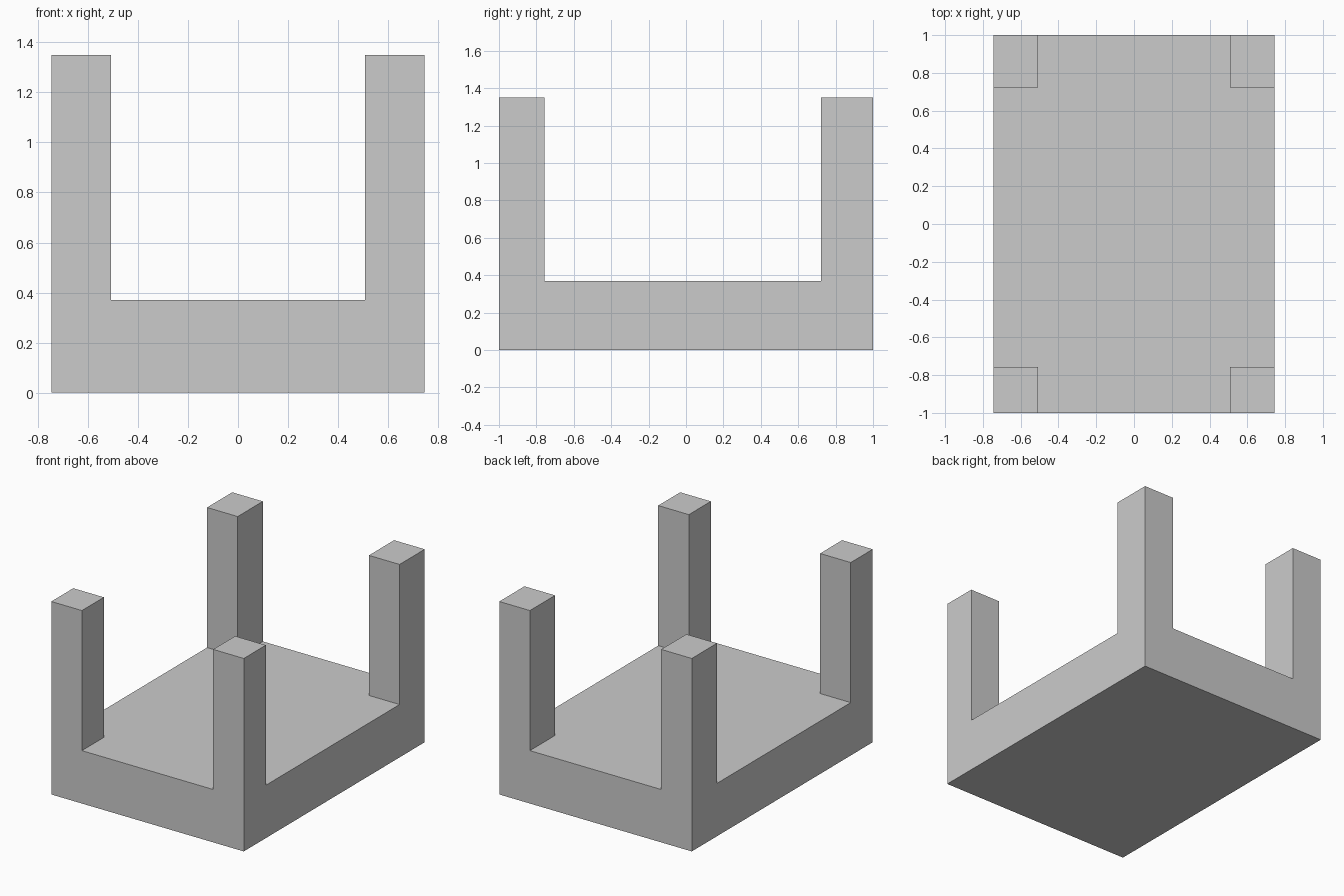
import bpy, bmesh
from mathutils import Matrix, Vector

if "Cube" in bpy.data.objects:
    bpy.data.objects.remove(bpy.data.objects["Cube"])

HALF_X, HALF_Y = 0.745, 1.0
SLAB_TOP, POST_TOP = 0.37, 1.35
POST_X = 0.508                        # inner faces of the posts, left and right
POST_FRONT, POST_BACK = -0.757, 0.722  # inner faces of the posts, front and back

bm = bmesh.new()

# Slab
bmesh.ops.create_cube(bm, size=1, matrix=Matrix.Translation((0, 0, SLAB_TOP / 2))
                      @ Matrix.Diagonal((2 * HALF_X, 2 * HALF_Y, SLAB_TOP, 1)))

# Cuts that outline the post footprints
for co, no in [((-POST_X, 0, 0), (1, 0, 0)), ((POST_X, 0, 0), (1, 0, 0)),
               ((0, POST_FRONT, 0), (0, 1, 0)), ((0, POST_BACK, 0), (0, 1, 0))]:
    bmesh.ops.bisect_plane(bm, geom=bm.verts[:] + bm.edges[:] + bm.faces[:],
                           plane_co=co, plane_no=no)

# Corner posts extruded from the slab top
bm.normal_update()
corners = []
for f in bm.faces:
    c = f.calc_center_median()
    if f.normal.z > 0.9 and abs(c.x) > POST_X and not POST_FRONT < c.y < POST_BACK:
        corners.append(f)
for f in bmesh.ops.extrude_discrete_faces(bm, faces=corners)["faces"]:
    bmesh.ops.translate(bm, verts=f.verts[:], vec=Vector((0, 0, POST_TOP - SLAB_TOP)))

# Weld and merge coplanar faces
bmesh.ops.remove_doubles(bm, verts=bm.verts[:], dist=1e-4)
bmesh.ops.dissolve_limit(bm, angle_limit=0.01, verts=bm.verts[:], edges=bm.edges[:])
bmesh.ops.recalc_face_normals(bm, faces=bm.faces[:])

mesh = bpy.data.meshes.new("base_with_corner_posts")
bm.to_mesh(mesh)
bm.free()
bpy.context.collection.objects.link(bpy.data.objects.new("base_with_corner_posts", mesh))
